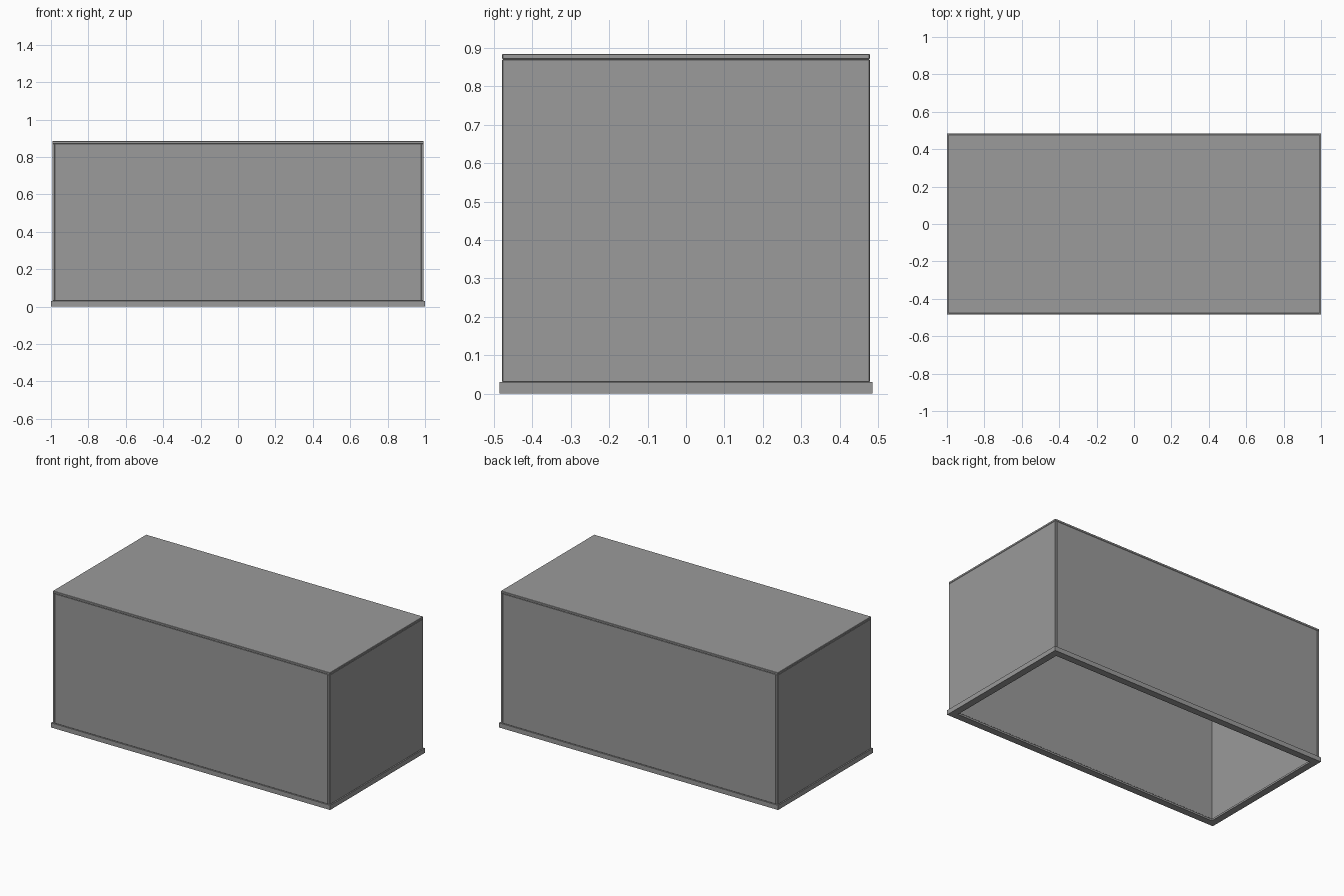
import bpy

if "Cube" in bpy.data.objects:
    bpy.data.objects.remove(bpy.data.objects["Cube"])

T = 0.014                 # panel thickness
WX, WY = 0.993, 0.478     # outer half size of the walls
BASE_H, WALL_TOP, TOP = 0.03, 0.87, 0.884

# Dark grey finish shared by every part
grey = bpy.data.materials.new("dark_grey")
grey.diffuse_color = (0.325, 0.325, 0.325, 1)
grey.use_nodes = True
grey.node_tree.nodes["Principled BSDF"].inputs["Base Color"].default_value = grey.diffuse_color


def box(name, x0, x1, y0, y1, z0, z1, bevel=0.0015):
    """Box from its limits, with a tiny chamfer on the edges."""
    bpy.ops.mesh.primitive_cube_add(
        size=1, location=((x0 + x1) / 2, (y0 + y1) / 2, (z0 + z1) / 2))
    ob = bpy.context.object
    ob.name = name
    ob.scale = (x1 - x0, y1 - y0, z1 - z0)
    bpy.ops.object.transform_apply(location=False, rotation=False, scale=True)
    ob.data.materials.append(grey)
    mod = ob.modifiers.new("edge_chamfer", 'BEVEL')
    mod.width = bevel
    mod.segments = 1
    return ob


def frame(name, inset_out, inset_in, z0, z1):
    """Rectangular ring between two insets from the base outline."""
    def loop(d):
        x, y = 1.0 - d, 0.485 - d
        return [(-x, -y), (x, -y), (x, y), (-x, y)]
    rings = loop(inset_out) + loop(inset_in)
    verts = [(x, y, z) for z in (z0, z1) for x, y in rings]
    faces = []
    for i in range(4):
        j = (i + 1) % 4
        faces += [(i, j, j + 8, i + 8),                # outside
                  (j + 4, i + 4, i + 12, j + 12),      # inside
                  (i + 8, j + 8, j + 12, i + 12),      # top
                  (j, i, i + 4, j + 4)]                # bottom
    mesh = bpy.data.meshes.new(name)
    mesh.from_pydata(verts, [], faces)
    mesh.materials.append(grey)
    ob = bpy.data.objects.new(name, mesh)
    bpy.context.collection.objects.link(ob)
    return ob


# Open base frame that carries the panels, with a narrow inner lip
frame("base_frame", 0.0, 0.022, 0.0, BASE_H)
frame("base_lip", 0.022, 0.045, 0.0, 0.012)

# End panels run the full depth
for side, s in (("left", -1), ("right", 1)):
    a, b = sorted((s * WX, s * (WX - T)))
    box(side + "_panel", a, b, -WY, WY, BASE_H, WALL_TOP)

# Front and back panels fit between the end panels
for side, s in (("front", -1), ("back", 1)):
    a, b = sorted((s * WY, s * (WY - T)))
    box(side + "_panel", -WX + T, WX - T, a, b, BASE_H, WALL_TOP)

# Lid panel lying on top of the walls
box("top_panel", -WX, WX, -WY, WY, WALL_TOP, TOP, 0.002)
